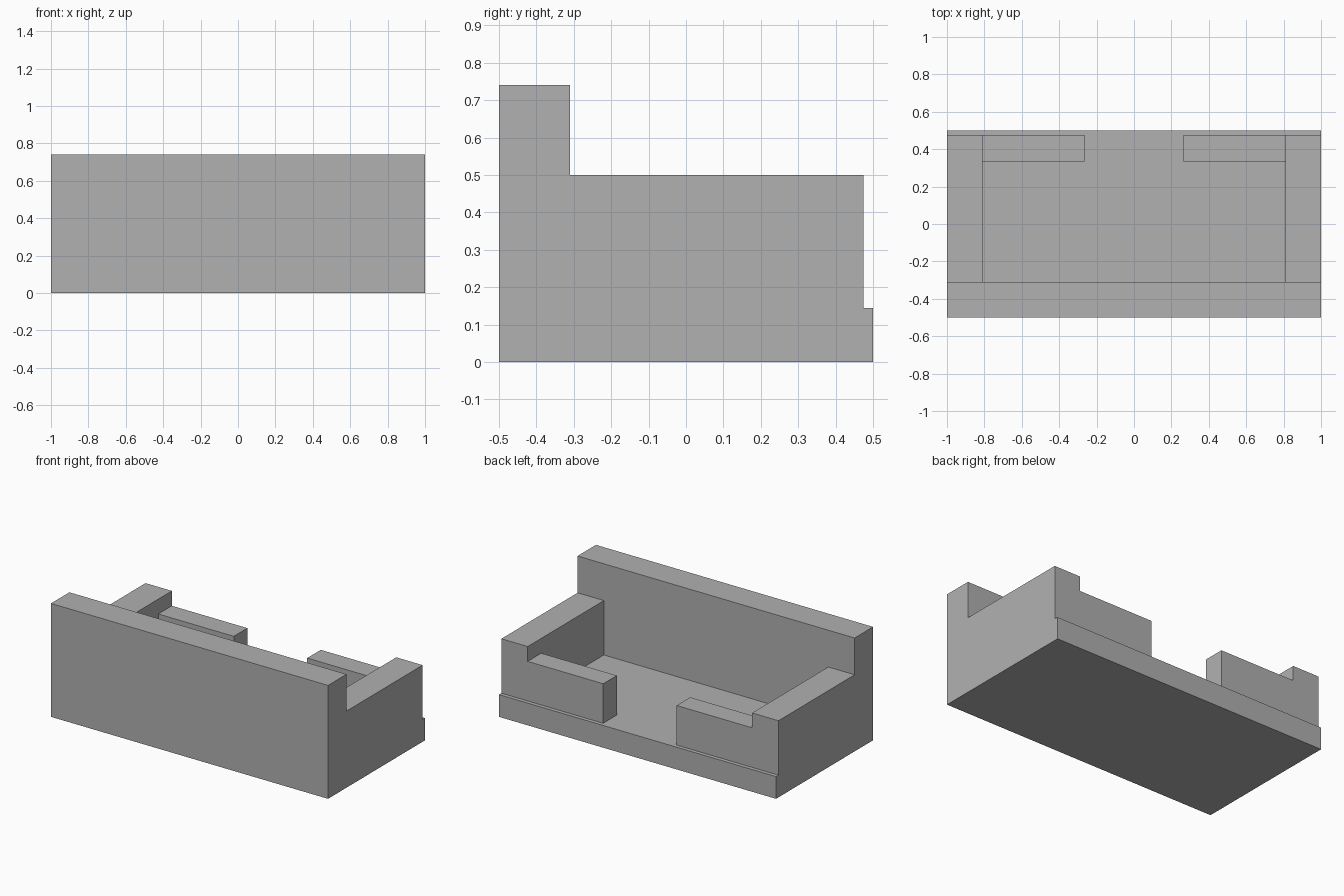
import bpy

cube = bpy.data.objects.get("Cube")
if cube:
    bpy.data.objects.remove(cube, do_unlink=True)

# Single plain grey
grey = bpy.data.materials.new("plain_grey")
grey.use_nodes = True
colour = (0.44, 0.44, 0.44, 1)
grey.diffuse_color = colour
grey.node_tree.nodes["Principled BSDF"].inputs["Base Color"].default_value = colour


def box(name, low, high):
    """Axis-aligned block between two opposite corners."""
    centre = [(a + b) / 2 for a, b in zip(low, high)]
    bpy.ops.mesh.primitive_cube_add(size=1, location=centre)
    obj = bpy.context.object
    obj.name = name
    obj.scale = [b - a for a, b in zip(low, high)]
    bpy.ops.object.transform_apply(location=False, rotation=False, scale=True)
    obj.data.materials.append(grey)
    return obj


FLOOR, SIDE_TOP, LOW_TOP, WALL_TOP = 0.145, 0.5, 0.403, 0.74
WALL_Y, END_Y = -0.31, 0.475
INNER_X = 0.81

# Base slab and tall front wall
box("base_slab", (-1, WALL_Y, 0), (1, 0.5, FLOOR))
box("front_wall", (-1, -0.5, 0), (1, WALL_Y, WALL_TOP))

# Side walls, each with a low return wall beside the rear opening
for side, s in (("left", 1), ("right", -1)):
    for part, x0, x1, y0, top in (("side_wall", INNER_X, 1, WALL_Y, SIDE_TOP),
                                  ("low_return_wall", 0.265, INNER_X, 0.335, LOW_TOP)):
        xs = sorted((s * x0, s * x1))
        box(f"{side}_{part}", (xs[0], y0, FLOOR), (xs[1], END_Y, top))
